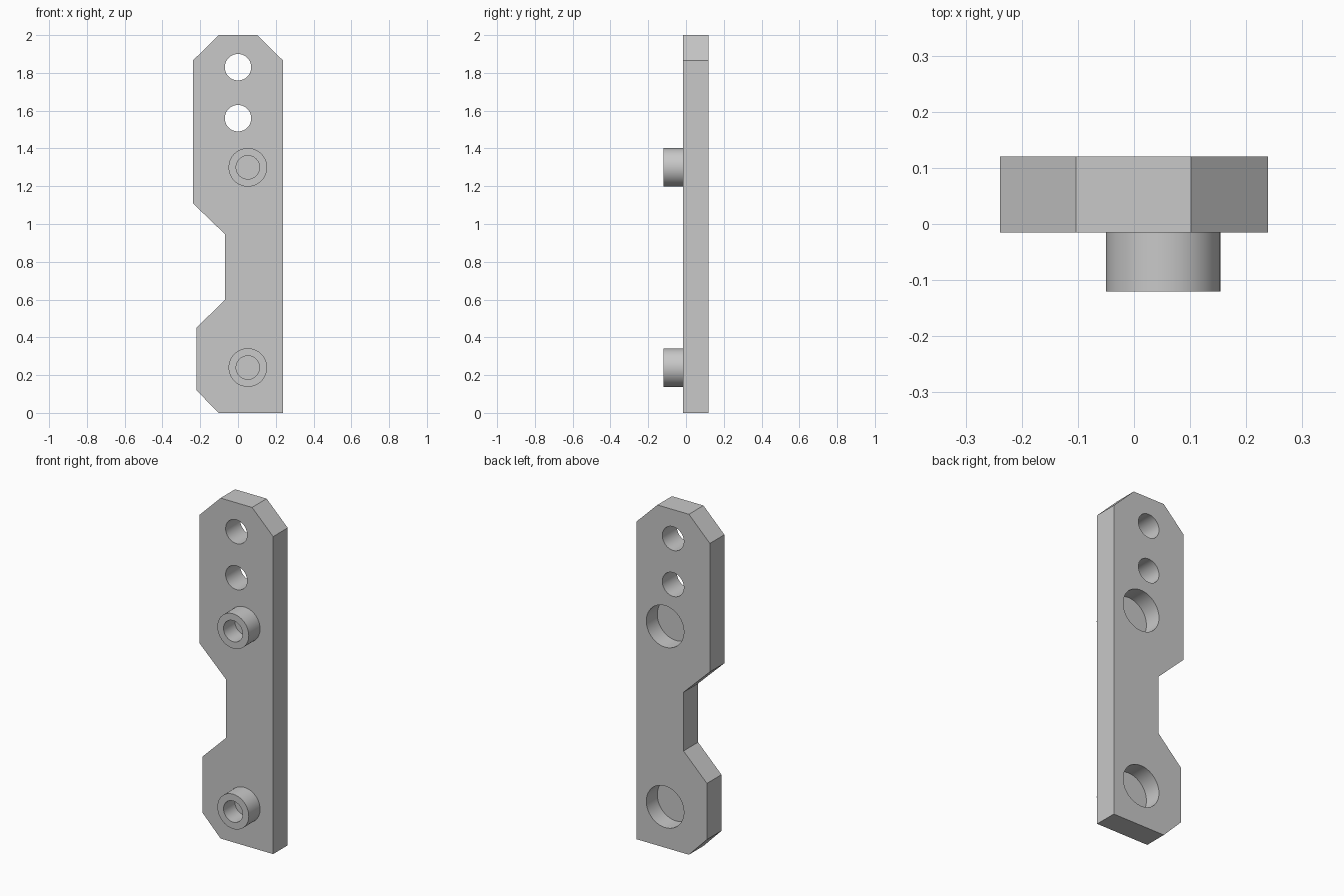
import bpy, bmesh, math
from mathutils import Matrix, Vector

cube = bpy.data.objects.get("Cube")
if cube:
    bpy.data.objects.remove(cube, do_unlink=True)

# One plain grey material
grey = bpy.data.materials.new("plain grey")
grey.use_nodes = True
GREY = (0.58, 0.58, 0.58, 1)
grey.diffuse_color = GREY
grey.node_tree.nodes["Principled BSDF"].inputs["Base Color"].default_value = GREY

FRONT, BACK, TIP = -0.015, 0.12, -0.12   # plate front, plate back, boss tip (y)
SEGMENTS = 64


def make_object(name, bm):
    bmesh.ops.recalc_face_normals(bm, faces=bm.faces)
    mesh = bpy.data.meshes.new(name)
    bm.to_mesh(mesh)
    bm.free()
    mesh.materials.append(grey)
    obj = bpy.data.objects.new(name, mesh)
    bpy.context.collection.objects.link(obj)
    return obj


def activate(obj):
    bpy.ops.object.select_all(action='DESELECT')
    obj.select_set(True)
    bpy.context.view_layer.objects.active = obj


def drill(target, x, z, radius, y0, y1):
    """Cut a round hole along y from y0 to y1."""
    bm = bmesh.new()
    place = Matrix.Translation((x, (y0 + y1) / 2, z)) @ Matrix.Rotation(math.pi / 2, 4, 'X')
    bmesh.ops.create_cone(bm, cap_ends=True, segments=SEGMENTS, radius1=radius,
                          radius2=radius, depth=y1 - y0, matrix=place)
    cutter = make_object("hole_cutter", bm)
    cutter.hide_render = True
    mod = target.modifiers.new("hole", 'BOOLEAN')
    mod.operation, mod.solver, mod.object = 'DIFFERENCE', 'EXACT', cutter
    activate(target)
    bpy.ops.object.modifier_apply(modifier=mod.name)
    bpy.data.objects.remove(cutter, do_unlink=True)


def make_boss(name, x, z, outer=0.102, inner=0.062):
    """Spin an open-backed sleeve standing on the plate front."""
    bm = bmesh.new()
    profile = [(outer, FRONT), (outer, TIP), (inner, TIP), (inner, FRONT)]
    verts = [bm.verts.new((x + r, y, z)) for r, y in profile]
    edges = [bm.edges.new(pair) for pair in zip(verts, verts[1:])]
    bmesh.ops.spin(bm, geom=verts + edges, cent=(x, 0, z), axis=(0, 1, 0),
                   angle=math.tau, steps=SEGMENTS, use_merge=True)
    bmesh.ops.remove_doubles(bm, verts=bm.verts, dist=1e-5)
    return make_object(name, bm)


# Plate: chamfered outline with a side notch, extruded front to back
outline = [(-0.103, 0), (0.239, 0), (0.239, 1.865), (0.102, 2), (-0.103, 2),
           (-0.239, 1.865), (-0.239, 1.11), (-0.068, 0.945), (-0.068, 0.6),
           (-0.22, 0.45), (-0.22, 0.12)]
bm = bmesh.new()
face = bm.faces.new([bm.verts.new((x, FRONT, z)) for x, z in outline])
sweep = bmesh.ops.extrude_face_region(bm, geom=[face], use_keep_orig=True)
moved = [g for g in sweep["geom"] if isinstance(g, bmesh.types.BMVert)]
bmesh.ops.translate(bm, verts=moved, vec=Vector((0, BACK - FRONT, 0)))
plate = make_object("plate", bm)

# Two through holes near the top
for z in (1.83, 1.56):
    drill(plate, 0, z, 0.07, FRONT - 0.1, BACK + 0.1)

# Bosses on the front, each with a wide blind pocket behind it
parts = [plate]
for name, z in (("upper_boss", 1.3), ("lower_boss", 0.24)):
    drill(plate, 0.052, z, 0.122, BACK - 0.102, BACK + 0.1)
    parts.append(make_boss(name, 0.052, z))

# Smooth round walls, keep crisp edges
for part in parts:
    activate(part)
    bpy.ops.object.shade_smooth_by_angle(angle=math.radians(30))
